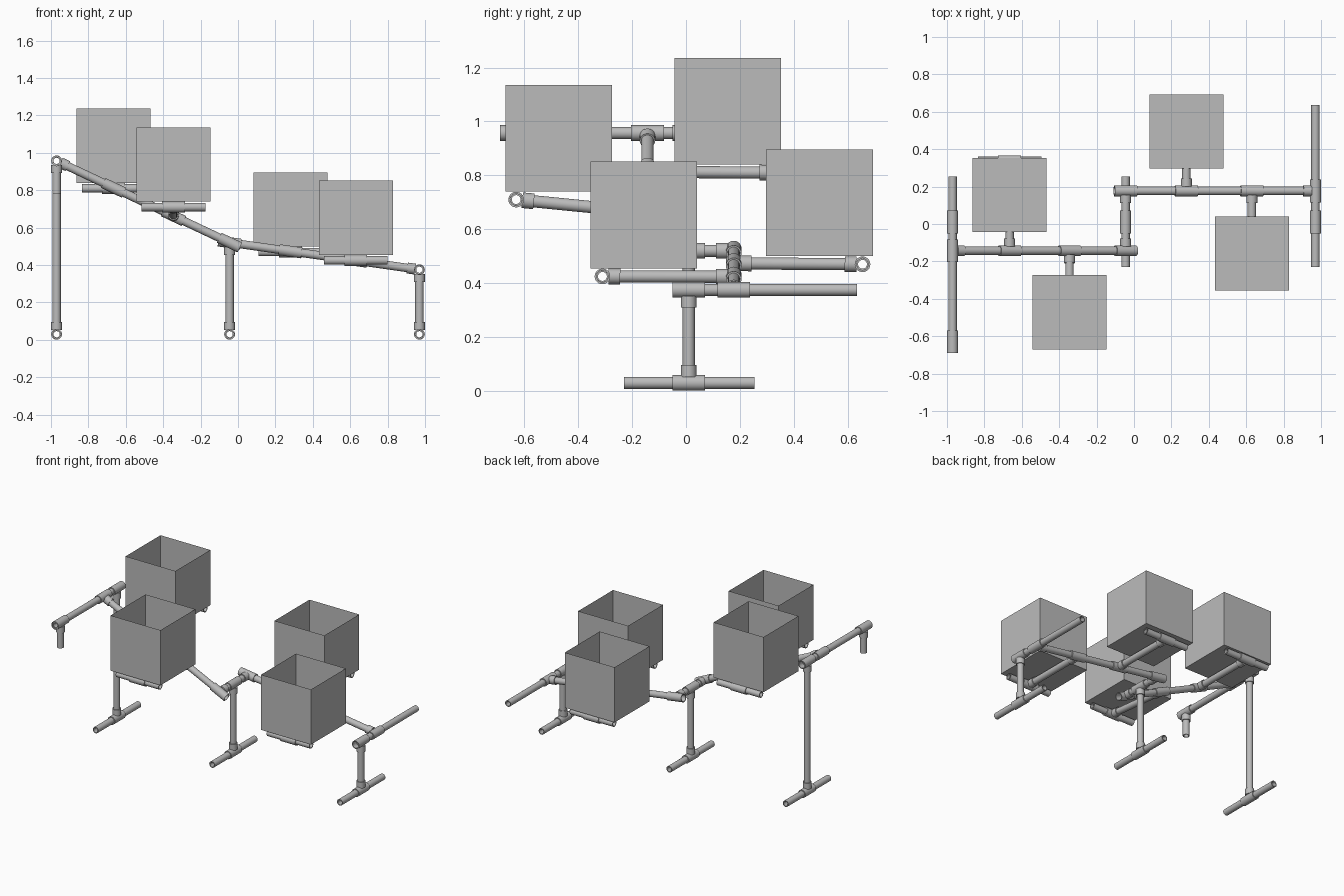
import bpy, bmesh, math
from mathutils import Vector

if "Cube" in bpy.data.objects:
    bpy.data.objects.remove(bpy.data.objects["Cube"])


def material(name, value):
    mat = bpy.data.materials.new(name)
    mat.use_nodes = True
    colour = (value, value, value, 1)
    mat.diffuse_color = colour
    mat.node_tree.nodes["Principled BSDF"].inputs["Base Color"].default_value = colour
    return mat


GREY = material("plain grey", 0.5)
PIPE, SLEEVE, WALL = 0.0225, 0.029, 0.006   # radii and wall thickness
HALF, BRANCH = 0.061, 0.066                 # fitting lengths from its centre
X, Y, Z = Vector((1, 0, 0)), Vector((0, 1, 0)), Vector((0, 0, 1))


def finish(name, bm, smooth):
    bmesh.ops.recalc_face_normals(bm, faces=bm.faces)
    mesh = bpy.data.meshes.new(name)
    bm.to_mesh(mesh)
    bm.free()
    mesh.materials.append(GREY)
    obj = bpy.data.objects.new(name, mesh)
    bpy.context.collection.objects.link(obj)
    if smooth:
        bpy.ops.object.select_all(action='DESELECT')
        obj.select_set(True)
        bpy.context.view_layer.objects.active = obj
        bpy.ops.object.shade_smooth_by_angle(angle=math.radians(40))


def add_tube(bm, start, end, radius, sides=24):
    # Hollow tube: a rectangular wall section swept round the axis
    start, end = Vector(start), Vector(end)
    turn = (end - start).to_track_quat('Z', 'Y')
    section = [(start, radius), (end, radius), (end, radius - WALL), (start, radius - WALL)]
    rings = []
    for centre, r in section:
        angles = [math.tau * i / sides for i in range(sides)]
        rings.append([bm.verts.new(centre + turn @ Vector((r * math.cos(a), r * math.sin(a), 0)))
                      for a in angles])
    for k in range(4):
        a, b = rings[k], rings[(k + 1) % 4]
        for i in range(sides):
            j = (i + 1) % sides
            bm.faces.new((a[i], a[j], b[j], b[i]))


def pipe(name, start, end):
    bm = bmesh.new()
    add_tube(bm, start, end, PIPE)
    finish(name, bm, True)


def tee(name, centre, run, branch):
    bm = bmesh.new()
    centre = Vector(centre)
    add_tube(bm, centre - run * HALF, centre + run * HALF, SLEEVE)
    add_tube(bm, centre + branch * PIPE, centre + branch * BRANCH, SLEEVE)
    finish(name, bm, True)


def crate(name, centre, base, size=0.396):
    # Open-topped thin box
    bm = bmesh.new()
    bmesh.ops.create_cube(bm, size=size)
    bmesh.ops.translate(bm, verts=bm.verts, vec=(centre[0], centre[1], base + size / 2))
    top = [f for f in bm.faces if f.calc_center_median().z > base + size * 0.9]
    bmesh.ops.delete(bm, geom=top, context='FACES_ONLY')
    finish(name, bm, False)


# Posts with cross feet
POST_Y, FOOT_Z = 0.01, 0.03
POSTS = {"right": (-0.97, 0.957), "middle": (-0.045, 0.52), "left": (0.97, 0.375)}
for side, (x, top) in POSTS.items():
    foot, head = Vector((x, POST_Y, FOOT_Z)), Vector((x, POST_Y, top))
    pipe(side + "_foot", foot - Y * 0.24, foot + Y * 0.245)
    tee(side + "_foot_tee", foot, Y, Z)
    pipe(side + "_post", foot + Z * PIPE, head - Z * PIPE)
    tee(side + "_head_tee", head, Y, -Z)

# Crossbars on top of the posts
FRONT_Y, BACK_Y = -0.143, 0.177
(rx, rz), (mx, mz), (lx, lz) = POSTS.values()
pipe("right_crossbar", (rx, -0.685, rz), (rx, 0.03, rz))
pipe("left_crossbar", (lx, -0.01, lz), (lx, 0.635, lz))
pipe("middle_crossbar", (mx, FRONT_Y + PIPE, mz), (mx, BACK_Y - PIPE, mz))

# Short hanging stub at the end of the tall crossbar
stub = Vector((rx, -0.63, rz))
tee("stub_tee", stub, Y, -Z)
pipe("stub", stub - Z * PIPE, (rx, -0.63, 0.78))

# Sloping rails between the posts
rails = {}
for side, y, outer, x_out in (("front", FRONT_Y, rz, rx), ("back", BACK_Y, lz, lx)):
    high, low = Vector((x_out, y, outer)), Vector((mx, y, mz))
    slope = (low - high).normalized()
    rails[side] = (high, low, slope)
    pipe(side + "_rail", high + slope * PIPE, low)
    tee(side + "_rail_outer_tee", high, Y, slope)
    tee(side + "_rail_inner_tee", low, slope, Y if side == "front" else -Y)

# Crates on branch arms: rail, arm x, support bar (y, z), crate y
CRATES = {
    "upper_back": ("front", -0.665, 0.338, 0.81, 0.155),
    "upper_front": ("front", -0.345, -0.63, 0.71, -0.472),
    "lower_back": ("back", 0.28, 0.655, 0.47, 0.495),
    "lower_front": ("back", 0.63, -0.31, 0.425, -0.157),
}
for name, (rail, x, bar_y, bar_z, crate_y) in CRATES.items():
    high, low, slope = rails[rail]
    root = high.lerp(low, (x - high.x) / (low.x - high.x))
    end = Vector((x, bar_y, bar_z))
    arm = (end - root).normalized()
    tee(name + "_arm_tee", root, slope, arm)
    pipe(name + "_arm", root + arm * PIPE, end - arm * PIPE)
    tee(name + "_support_tee", end, X, -arm)
    pipe(name + "_support_bar", end - X * 0.17, end + X * 0.17)
    crate(name + "_crate", (x, crate_y), bar_z + SLEEVE + 0.001)
